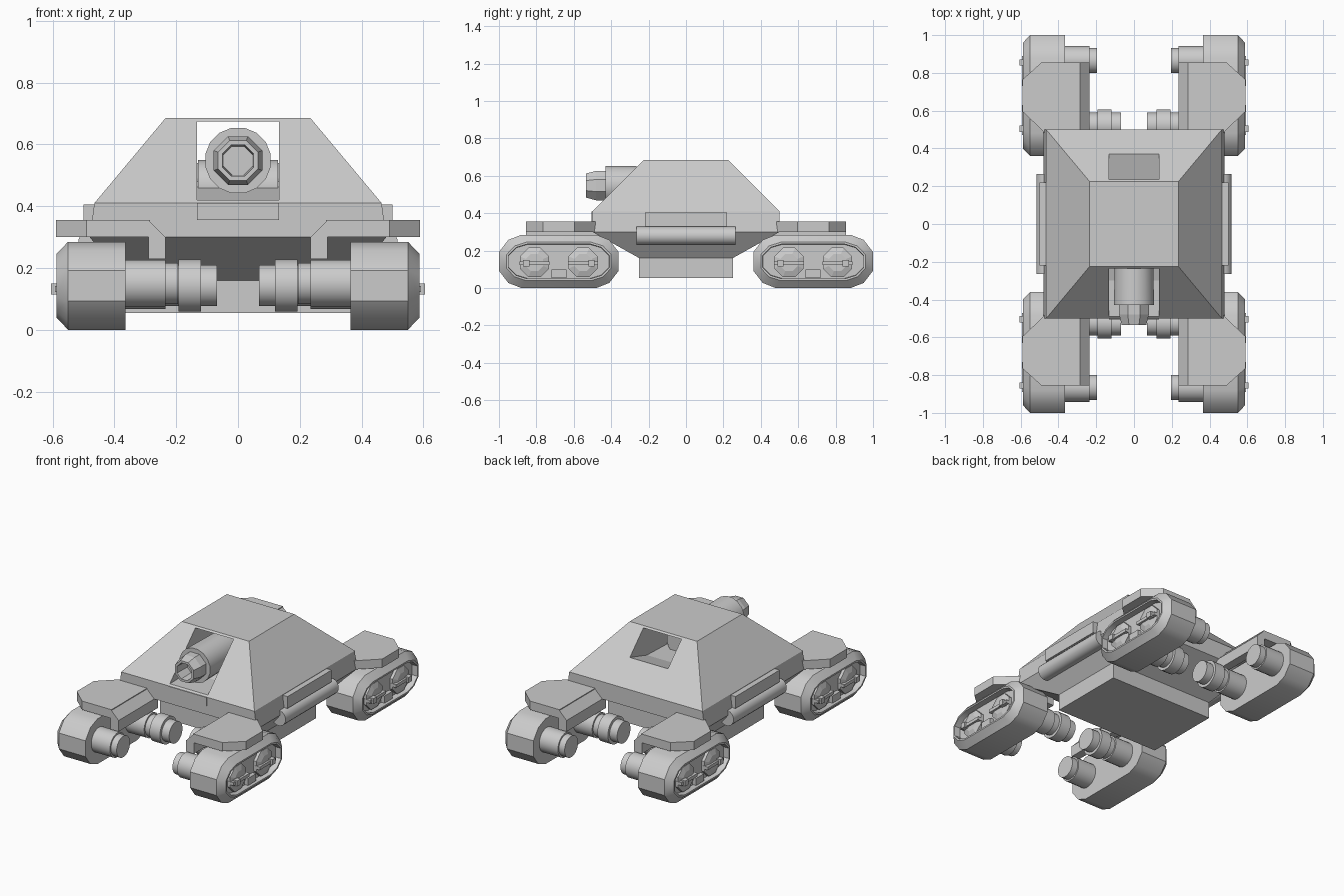
import bpy, bmesh, math

if "Cube" in bpy.data.objects:
    bpy.data.objects.remove(bpy.data.objects["Cube"])

grey = bpy.data.materials.new("hull_grey")
grey.diffuse_color = (0.6, 0.6, 0.6, 1)
grey.use_nodes = True
grey.node_tree.nodes["Principled BSDF"].inputs["Base Color"].default_value = grey.diffuse_color


def finish(name, bm, smooth=None):
    bmesh.ops.recalc_face_normals(bm, faces=bm.faces)
    me = bpy.data.meshes.new(name)
    bm.to_mesh(me)
    bm.free()
    me.materials.append(grey)
    ob = bpy.data.objects.new(name, me)
    bpy.context.collection.objects.link(ob)
    if smooth:
        bpy.ops.object.select_all(action='DESELECT')
        bpy.context.view_layer.objects.active = ob
        ob.select_set(True)
        bpy.ops.object.shade_smooth_by_angle(angle=math.radians(smooth))
    return ob


def loft(name, rings, smooth=None):
    """Skin a list of equal-length rings and cap both ends."""
    bm = bmesh.new()
    vs = [[bm.verts.new(p) for p in r] for r in rings]
    n = len(vs[0])
    for a, b in zip(vs, vs[1:]):
        for i in range(n):
            j = (i + 1) % n
            bm.faces.new((a[i], a[j], b[j], b[i]))
    bm.faces.new(vs[0])
    bm.faces.new(vs[-1])
    return finish(name, bm, smooth)


def rect(hx, hy, z):
    return [(-hx, -hy, z), (hx, -hy, z), (hx, hy, z), (-hx, hy, z)]


def box(name, x0, x1, y0, y1, z0, z1):
    return loft(name, [[(x0, y0, z), (x1, y0, z), (x1, y1, z), (x0, y1, z)] for z in (z0, z1)])


def lathe_x(name, steps, y, z, n=24, smooth=40):
    """Stepped round part along x; steps are (x, radius)."""
    ang = [2 * math.pi * (i + 0.5) / n for i in range(n)]
    return loft(name, [[(x, y + r * math.cos(a), z + r * math.sin(a)) for a in ang]
                       for x, r in steps], smooth)


def lathe_y(name, steps, x, z, n, smooth=None):
    ang = [2 * math.pi * (i + 0.5) / n for i in range(n)]
    return loft(name, [[(x + r * math.cos(a), y, z + r * math.sin(a)) for a in ang]
                       for y, r in steps], smooth)


# Armoured body: inverted lower taper, straight belt, upper pyramid
body = loft("body", [rect(.37, .25, .16), rect(.48, .5, .30), rect(.465, .5, .41),
                     rect(.235, .225, .685)])
box("belly", -.37, .37, -.25, .25, .055, .165)

# Gun bay running through the body, open at front and rear
bay = [(-.6, .42), (-.3, .42), (-.1, .48), (.2, .49), (.37, .54), (.6, .54), (.6, .675), (-.6, .675)]
cutter = loft("bay_cutter", [[(x, y, z) for y, z in bay] for x in (-.133, .133)])
mod = body.modifiers.new("bay", 'BOOLEAN')
mod.object = cutter
mod.operation = 'DIFFERENCE'
mod.solver = 'EXACT'
bpy.context.view_layer.objects.active = body
bpy.ops.object.modifier_apply(modifier="bay")
bpy.data.objects.remove(cutter)
box("bay_sill", -.132, .132, -.505, -.45, .355, .41)

# Gun with hollow faceted muzzle, on a cross drum
lathe_y("gun_barrel", [(.05, .1), (-.43, .108)], 0, .548, 16, 40)
lathe_y("gun_muzzle", [(-.42, .085), (-.48, .085), (-.535, .07), (-.535, .055), (-.44, .05)], 0, .548, 8)
lathe_x("gun_drum", [(-.13, .09), (.13, .09)], -.08, .46)

# Track pod outline as (y, z) offsets
quarter = [(.32, .05), (.27, .115), (.2, .1425)]
outline = (quarter + [(-y, z) for y, z in quarter[::-1]]
           + [(-y, -z) for y, z in quarter] + [(y, -z) for y, z in quarter[::-1]])


def pod_ring(x, inset, yc):
    return [(x, yc + y * (1 - inset / .32), .1425 + z * (1 - inset / .1425)) for y, z in outline]


for s, side in ((1, "right"), (-1, "left")):
    # Side box and roll under it
    a, b = sorted((s * .44, s * .5))
    box("side_box_" + side, a, b, -.22, .22, .33, .405)
    lathe_y("side_roll_" + side, [(-.265, .05), (.265, .05)], s * .468, .28, 16, 40)
    for t, end in ((1, "rear"), (-1, "front")):
        tag = end + "_" + side
        yc = t * .68
        # Track pod with recessed outer face
        loft("track_pod_" + tag, [pod_ring(s * x, d, yc) for x, d in
             ((.365, 0), (.55, 0), (.588, .04), (.588, .05), (.55, .052))], 35)
        # Wheel hubs and spokes in the recess
        for u in (-1, 1):
            hub = yc + u * .13
            lathe_x("wheel_hub_" + tag, [(s * .54, .085), (s * .568, .085), (s * .58, .05)], hub, .137, 8, None)
            a, b = sorted((s * .54, s * .593))
            box("spoke_" + tag, a, b, hub - .08, hub + .08, .122, .142)
            a, b = sorted((s * .54, s * .605))
            nub = yc + u * .175
            box("spoke_nub_" + tag, a, b, nub - .017, nub + .017, .115, .15)
        a, b = sorted((s * .54, s * .575))
        box("track_block_" + tag, a, b, yc - .04, yc + .04, .055, .1)
        # Outer and inner axles
        lathe_x("outer_axle_" + tag, [(s * x, r) for x, r in
                ((.37, .077), (.235, .077), (.235, .067), (.195, .067))], t * .865, .15)
        lathe_x("inner_axle_" + tag, [(s * x, r) for x, r in
                ((.37, .077), (.235, .077), (.235, .067), (.193, .067), (.193, .085),
                 (.12, .085), (.12, .067), (.068, .067))], t * .523, .143)
        # Fender plate with cut corners, and its sloped inner skirt
        plate = [(.285, .45), (.44, .45), (.49, .5), (.59, .595), (.59, .765), (.49, .855), (.285, .855)]
        loft("fender_" + tag, [[(s * x, t * y, z) for x, y in plate] for z in (.30, .355)])
        skirt = [(.29, .355), (.235, .30), (.235, .23), (.29, .23)]
        loft("fender_skirt_" + tag, [[(s * x, t * y, z) for x, z in skirt] for y in (.46, .855)])
